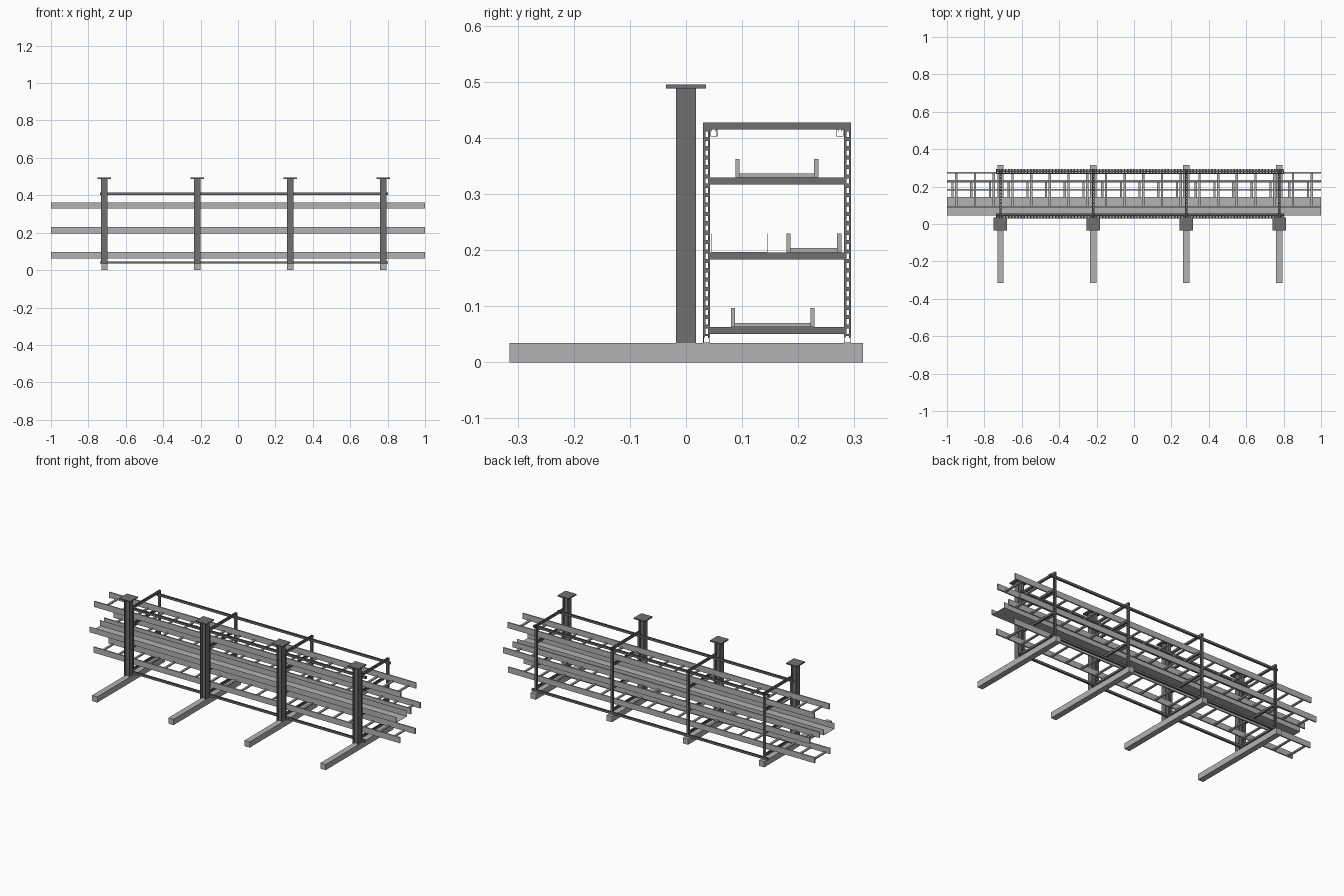
import bpy, bmesh
from mathutils import Matrix, Vector

if "Cube" in bpy.data.objects:
    bpy.data.objects.remove(bpy.data.objects["Cube"])

FRAMES = [-0.714, -0.217, 0.28, 0.776]
W = 0.00625          # half width of the strut channel
T = 0.0011           # sheet thickness of the strut channel
S = 0.0022           # half width of the slots in its back


def material(name, v):
    m = bpy.data.materials.new(name)
    m.diffuse_color = (v, v, v, 1)
    m.use_nodes = True
    m.node_tree.nodes["Principled BSDF"].inputs["Base Color"].default_value = m.diffuse_color
    return m


DARK = material("dark_steel", 0.16)
LIGHT = material("galvanised", 0.45)


def finish(name, bm, mat):
    bmesh.ops.recalc_face_normals(bm, faces=bm.faces)
    me = bpy.data.meshes.new(name)
    bm.to_mesh(me)
    bm.free()
    me.materials.append(mat)
    ob = bpy.data.objects.new(name, me)
    bpy.context.collection.objects.link(ob)
    return ob


def add_box(bm, lo, hi, M=Matrix()):
    lo, hi = Vector(lo), Vector(hi)
    size = Matrix.Diagonal((*(hi - lo), 1))
    bmesh.ops.create_cube(bm, size=1, matrix=M @ Matrix.Translation((lo + hi) / 2) @ size)


def add_prism(bm, pts, length, M):
    a = [bm.verts.new(M @ Vector((x, y, 0))) for x, y in pts]
    b = [bm.verts.new(M @ Vector((x, y, length))) for x, y in pts]
    bm.faces.new(a)
    bm.faces.new(b)
    for i in range(len(pts)):
        j = (i + 1) % len(pts)
        bm.faces.new((a[i], a[j], b[j], b[i]))


def frame_matrix(origin, x_axis, z_axis):
    x, z = Vector(x_axis), Vector(z_axis)
    M = Matrix((x, z.cross(x), z)).transposed().to_4x4()
    M.translation = origin
    return M


def box(name, lo, hi, mat):
    bm = bmesh.new()
    add_box(bm, lo, hi)
    return finish(name, bm, mat)


def strut(name, start, axis, length, opening):
    """Lipped channel with a slotted back, open towards 'opening'."""
    M = frame_matrix(start, opening, axis)
    lip = W - 0.0034
    half = [(-W, S), (-W, W), (W, W), (W, lip), (W - 0.003, lip), (W - 0.003, lip + T),
            (W - T, lip + T), (W - T, W - T), (T - W, W - T), (T - W, S)]
    bm = bmesh.new()
    add_prism(bm, half, length, M)
    add_prism(bm, [(x, -y) for x, y in half], length, M)
    # bridges between the slots
    n = max(1, round(length / 0.0167))
    pitch = length / n
    for i in range(n + 1):
        z0 = max(0, i * pitch - 0.0037)
        z1 = min(length, i * pitch + 0.0037)
        add_box(bm, (-W, -S, z0), (T - W, S, z1), M)
    return finish(name, bm, DARK)


def ladder(name, y0, y1, z, first):
    """Cable ladder: two side rails joined by rungs."""
    bm = bmesh.new()
    t = 0.0075
    for y in (y0, y1 - t):
        add_box(bm, (-1, y, z), (1, y + t, z + 0.0335))
    x = first
    while x < 0.995:
        add_box(bm, (x - 0.006, y0 + t, z), (x + 0.006, y1 - t, z + 0.0075))
        x += 0.1
    return finish(name, bm, LIGHT)


X, Y, Z = (1, 0, 0), (0, 1, 0), (0, 0, 1)
YF, YB = 0.0368, 0.288   # front and back post lines

for i, x in enumerate(FRAMES, 1):
    # floor beam
    box(f"floor_beam_{i}", (x - 0.017, -0.315, 0), (x + 0.017, 0.315, 0.034), LIGHT)

    # H-section column with its cap plate
    a, f, w = 0.0175, 0.003, 0.0015
    h = [(-a, -a), (f - a, -a), (f - a, -w), (a - f, -w), (a - f, -a), (a, -a),
         (a, a), (a - f, a), (a - f, w), (f - a, w), (f - a, a), (-a, a)]
    bm = bmesh.new()
    add_prism(bm, h, 0.454, Matrix.Translation((x, 0, 0.034)))
    finish(f"column_{i}", bm, DARK)
    box(f"column_cap_{i}", (x - 0.036, -0.036, 0.488), (x + 0.036, 0.036, 0.495), DARK)

    # strut frame: two posts, three shelves and a top beam
    strut(f"front_post_{i}", (x, YF, 0.047), Z, 0.368, (-1, 0, 0))
    strut(f"back_post_{i}", (x, YB, 0.047), Z, 0.368, (-1, 0, 0))
    for k, z in enumerate((0.0568, 0.1897, 0.3228), 1):
        strut(f"shelf_bar_{i}_{k}", (x, YF + W, z), Y, YB - YF - 2 * W, Z)
    strut(f"top_bar_{i}", (x, YF - W, 0.4212), Y, YB - YF + 2 * W, (0, 0, -1))

# lengthwise struts tying the frames together
for name, y, z in (("front_bottom_rail", YF, 0.0405), ("back_bottom_rail", YB, 0.0405),
                   ("front_top_rail", 0.0495, 0.4085), ("back_top_rail", 0.2745, 0.4085)):
    strut(name, (-0.737, y, z), X, 1.54, Z)

# cable ladders
ladder("top_ladder", 0.088, 0.236, 0.329, -0.95)
ladder("middle_ladder", 0.179, 0.277, 0.196, -0.95)
ladder("bottom_ladder", 0.08, 0.229, 0.063, -0.97)

# folded sheet tray on the middle shelf
y0, y1, z0, z1, t = 0.0455, 0.1455, 0.196, 0.2295, 0.001
section = [(y0, z0), (y1, z0), (y1, z1), (y1 - t, z1), (y1 - t, z0 + t),
           (y0 + t, z0 + t), (y0 + t, z1), (y0, z1)]
bm = bmesh.new()
add_prism(bm, section, 2, frame_matrix((-1, 0, 0), Y, X))
finish("sheet_tray", bm, LIGHT)
